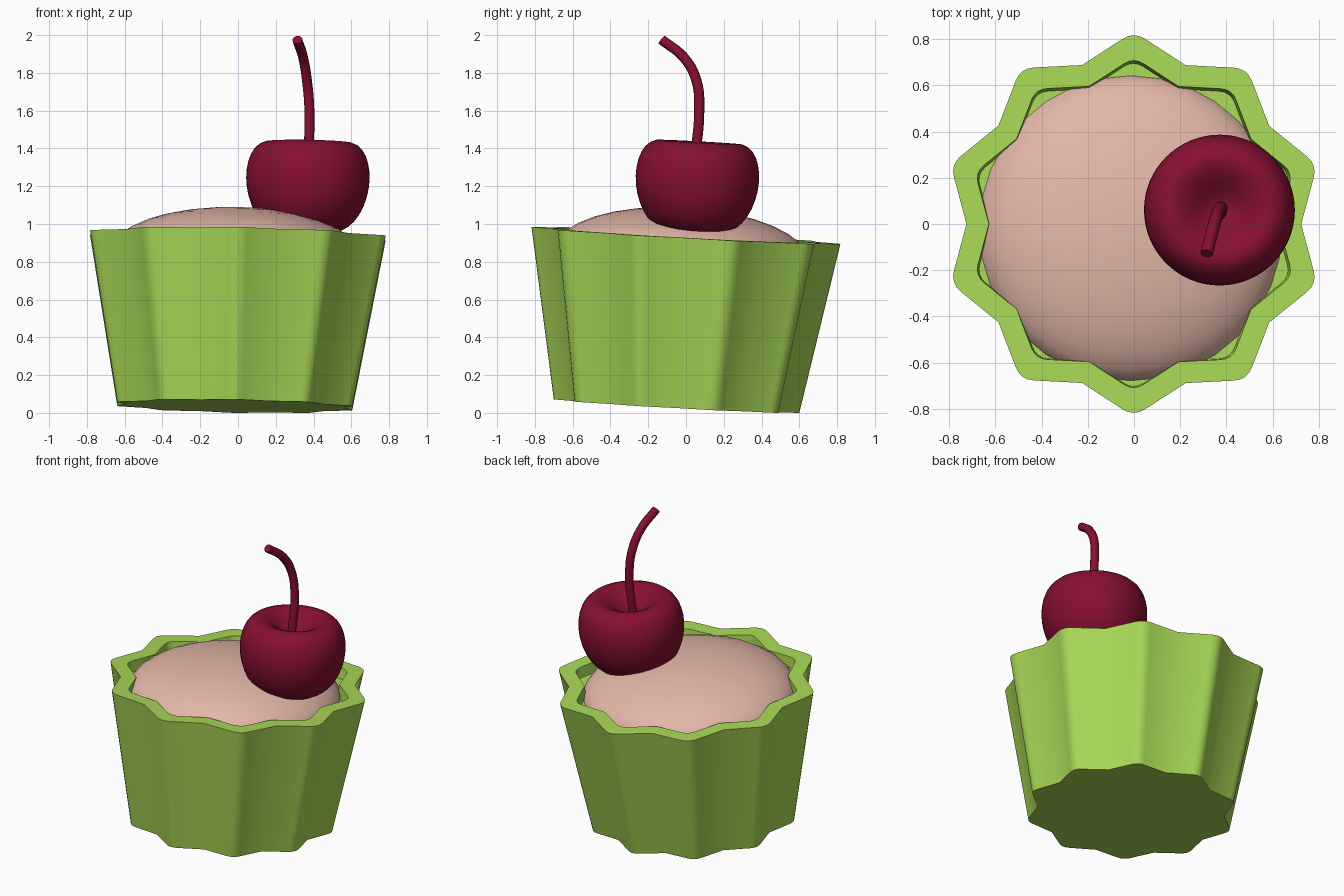
import bpy, bmesh, math
from mathutils import Matrix, Vector

if "Cube" in bpy.data.objects:
    bpy.data.objects.remove(bpy.data.objects["Cube"], do_unlink=True)


def material(name, rgb):
    m = bpy.data.materials.new(name)
    m.use_nodes = True
    m.diffuse_color = (*rgb, 1)
    m.node_tree.nodes["Principled BSDF"].inputs["Base Color"].default_value = (*rgb, 1)
    return m


green = material("lime green", (0.39, 0.69, 0.093))
pink = material("pale pink", (0.77, 0.47, 0.39))
red = material("cherry red", (0.24, 0.005, 0.03))


def finish(bm, name, mat, matrix, angle):
    bmesh.ops.recalc_face_normals(bm, faces=bm.faces)
    me = bpy.data.meshes.new(name)
    bm.to_mesh(me)
    bm.free()
    me.materials.append(mat)
    ob = bpy.data.objects.new(name, me)
    ob.matrix_world = matrix
    bpy.context.collection.objects.link(ob)
    shade(ob, angle)
    return ob


def shade(ob, angle):
    bpy.ops.object.select_all(action='DESELECT')
    ob.select_set(True)
    bpy.context.view_layer.objects.active = ob
    bpy.ops.object.shade_smooth_by_angle(angle=math.radians(angle))


def polar(r, deg):
    a = math.radians(deg)
    return Vector((r * math.cos(a), r * math.sin(a), 0))


def star(scale, z):
    """Ten-pointed outline with rounded tips and crisp valleys."""
    pts = []
    for k in range(10):
        a = 90 + 36 * k
        v1, tip, v2 = polar(0.725, a - 18), polar(0.835, a), polar(0.725, a + 18)
        start, end = tip.lerp(v1, 0.22), tip.lerp(v2, 0.22)
        pts.append(v1)
        for i in range(5):
            t = i / 4
            pts.append(start.lerp(tip, t).lerp(tip.lerp(end, t), t))
    return [Vector((p.x * scale, p.y * scale, z)) for p in pts]


# The whole cup leans slightly
tilt = Matrix.Rotation(-0.055, 4, 'X') @ Matrix.Rotation(0.018, 4, 'Y')

# Fluted cup with a shallow recess
bm = bmesh.new()
levels = [(0.795, 0), (1, 0.905), (0.866, 0.905), (0.855, 0.835)]
rings = [[bm.verts.new(p) for p in star(s, z)] for s, z in levels]
for low, high in zip(rings, rings[1:]):
    n = len(low)
    for i in range(n):
        j = (i + 1) % n
        bm.faces.new((low[i], low[j], high[j], high[i]))
bm.faces.new(rings[0])
bm.faces.new(rings[-1])
finish(bm, "cup", green, Matrix.Translation((-0.017, -0.05, 0.036)) @ tilt, 40)

# Domed cake filling
bm = bmesh.new()
bmesh.ops.create_uvsphere(bm, u_segments=32, v_segments=16, radius=1)
finish(bm, "cake", pink,
       Matrix.Translation((-0.015, -0.02, 0.838)) @ tilt
       @ Matrix.Diagonal((0.665, 0.67, 0.25, 1)), 60)

# Cherry turned from a profile of radius and height
profile = [(0, -0.295), (0.15, -0.288), (0.225, -0.255), (0.28, -0.19),
           (0.318, -0.1), (0.333, 0), (0.323, 0.09), (0.29, 0.165),
           (0.23, 0.203), (0.165, 0.185), (0.1, 0.135), (0.05, 0.095), (0, 0.085)]
bm = bmesh.new()
verts = [bm.verts.new((r, 0, z)) for r, z in profile]
edges = [bm.edges.new(pair) for pair in zip(verts, verts[1:])]
bmesh.ops.spin(bm, geom=verts + edges, axis=(0, 0, 1), cent=(0, 0, 0),
               steps=32, angle=math.tau)
bmesh.ops.remove_doubles(bm, verts=bm.verts, dist=0.0005)
cherry = finish(bm, "cherry", red, Matrix.Translation((0.37, 0.06, 1.24)) @ tilt, 80)
cherry.modifiers.new("smooth", 'SUBSURF').levels = 1

# Curved cherry stem
curve = bpy.data.curves.new("cherry_stem", 'CURVE')
curve.dimensions = '3D'
curve.bevel_depth = 0.027
curve.bevel_resolution = 3
curve.use_fill_caps = True
path = [(0.37, 0.04, 1.3), (0.378, 0.07, 1.6), (0.365, 0.055, 1.76),
        (0.345, -0.01, 1.88), (0.314, -0.128, 1.975)]
spline = curve.splines.new('BEZIER')
spline.bezier_points.add(len(path) - 1)
for bp, co in zip(spline.bezier_points, path):
    bp.co = co
    bp.handle_left_type = bp.handle_right_type = 'AUTO'
spline.resolution_u = 6
curve.materials.append(red)
stem = bpy.data.objects.new("cherry_stem", curve)
bpy.context.collection.objects.link(stem)
bpy.ops.object.select_all(action='DESELECT')
stem.select_set(True)
bpy.context.view_layer.objects.active = stem
bpy.ops.object.convert(target='MESH')
shade(bpy.context.view_layer.objects.active, 50)
